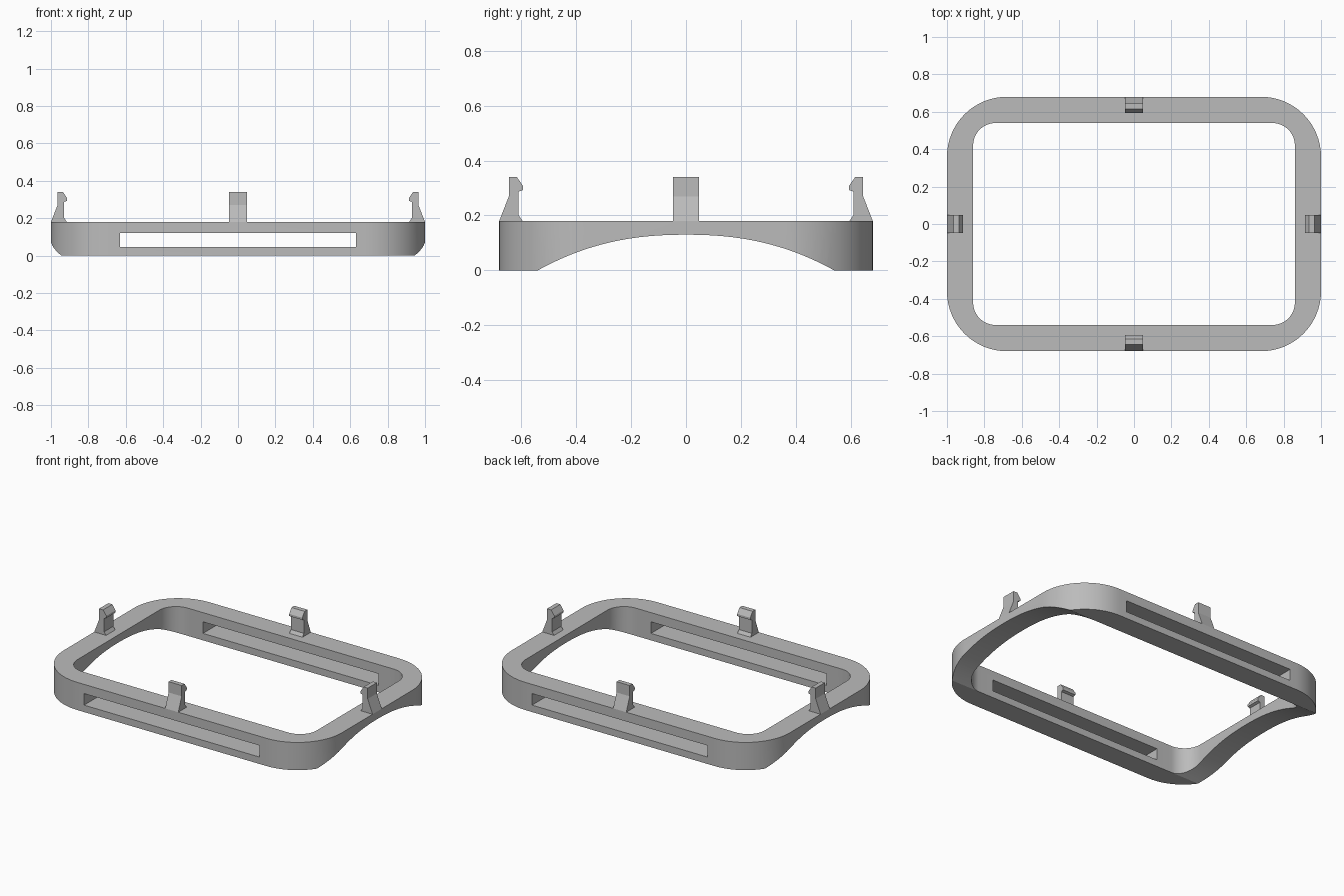
import bpy, bmesh, math
from mathutils import Matrix, Vector

if "Cube" in bpy.data.objects:
    bpy.data.objects.remove(bpy.data.objects["Cube"], do_unlink=True)

grey = bpy.data.materials.new("plain_grey")
grey.use_nodes = True
grey.diffuse_color = (0.5, 0.5, 0.5, 1)
grey.node_tree.nodes["Principled BSDF"].inputs["Base Color"].default_value = (0.5, 0.5, 0.5, 1)

HALF_X, HALF_Y, TOP = 1.0, 0.68, 0.18


def prism(name, outline, offset):
    """Extrude a closed outline of 3D points along an offset."""
    bm = bmesh.new()
    face = bm.faces.new([bm.verts.new(p) for p in outline])
    ext = bmesh.ops.extrude_face_region(bm, geom=[face])
    moved = [g for g in ext["geom"] if isinstance(g, bmesh.types.BMVert)]
    bmesh.ops.translate(bm, vec=offset, verts=moved)
    bmesh.ops.recalc_face_normals(bm, faces=bm.faces)
    mesh = bpy.data.meshes.new(name)
    bm.to_mesh(mesh)
    bm.free()
    mesh.materials.append(grey)
    obj = bpy.data.objects.new(name, mesh)
    bpy.context.collection.objects.link(obj)
    return obj


def rounded_rect(hx, hy, r, z, steps=16):
    pts = []
    for i, (sx, sy) in enumerate([(1, 1), (-1, 1), (-1, -1), (1, -1)]):
        for k in range(steps + 1):
            a = math.pi / 2 * (i + k / steps)
            pts.append((sx * (hx - r) + r * math.cos(a), sy * (hy - r) + r * math.sin(a), z))
    return pts


def cut(target, cutter):
    mod = target.modifiers.new("cut", "BOOLEAN")
    mod.object, mod.operation, mod.solver = cutter, "DIFFERENCE", "EXACT"
    bpy.context.view_layer.objects.active = target
    bpy.ops.object.modifier_apply(modifier=mod.name)
    bpy.data.objects.remove(cutter, do_unlink=True)


# Rounded frame with a rounded opening
frame = prism("frame", rounded_rect(HALF_X, HALF_Y, 0.32, 0), (0, 0, TOP))
cut(frame, prism("opening", rounded_rect(0.86, 0.54, 0.12, -0.1), (0, 0, 0.5)))

# Long slots through the front and back rails
slot = [(-0.63, -1, 0.045), (0.63, -1, 0.045), (0.63, -1, 0.12), (-0.63, -1, 0.12)]
cut(frame, prism("slot", slot, (0, 2, 0)))

# Arch under the side rails
SPAN, RISE, N = 0.54, 0.13, 40
arch = [(-1.2, -SPAN, -0.1)]
for k in range(N + 1):
    t = 2 * k / N - 1
    arch.append((-1.2, SPAN * t, RISE * (1 - abs(t) ** 2.3)))
arch.append((-1.2, SPAN, -0.1))
cut(frame, prism("arch", arch, (2.4, 0, 0)))

bpy.ops.object.select_all(action="DESELECT")
frame.select_set(True)
bpy.context.view_layer.objects.active = frame
bpy.ops.object.shade_smooth_by_angle(angle=math.radians(25))

# Snap clips: (depth inward from the outer wall, height)
CLIP = [(0, 0.18), (0.035, 0.27), (0.035, 0.34), (0.064, 0.34), (0.087, 0.307),
        (0.087, 0.293), (0.071, 0.287), (0.071, 0.2), (0.085, 0.18)]
WIDTH = 0.094
for name, angle, reach in [("left", 0, HALF_X), ("back", 90, HALF_Y),
                           ("right", 180, HALF_X), ("front", 270, HALF_Y)]:
    turn = Matrix.Rotation(math.radians(angle), 3, "Z")
    outline = [turn @ Vector((reach - d, -WIDTH / 2, z)) for d, z in CLIP]
    prism(name + "_clip", outline, turn @ Vector((0, WIDTH, 0)))
